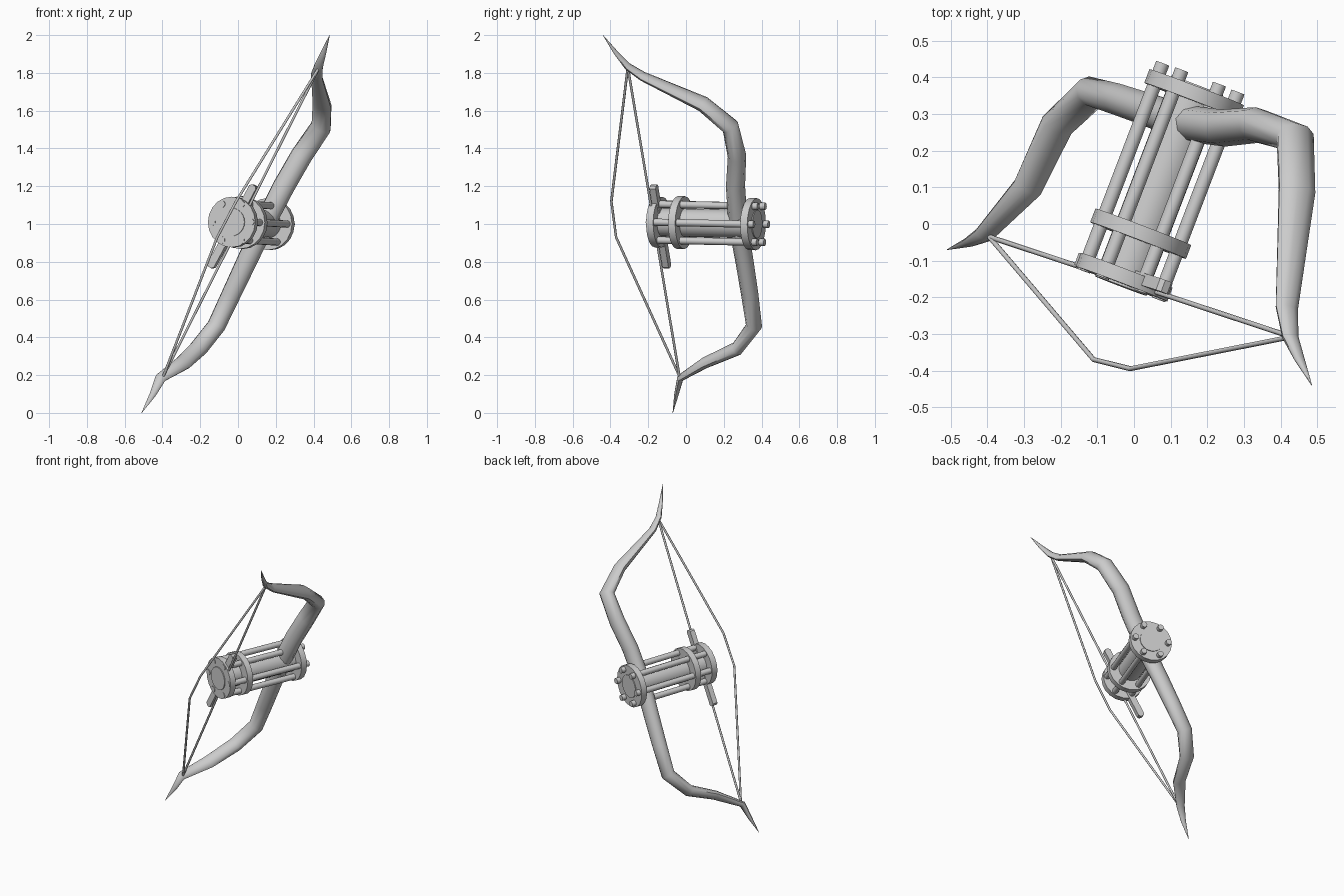
import bpy, bmesh, math
from mathutils import Vector, Matrix

if "Cube" in bpy.data.objects:
    bpy.data.objects.remove(bpy.data.objects["Cube"])

BOW_UP = Vector((0.438, -0.164, 0.885)).normalized()
BOW_SIDE = BOW_UP.cross(Vector((0.31, 0.95, 0.02))).normalized()
AXIS = Vector((0.357, 0.934, -0.02)).normalized()
FRONT = Vector((-0.027, -0.145, 1.01))
LATERAL = AXIS.cross(Vector((0, 0, 1))).normalized()
VERT = LATERAL.cross(AXIS)


def finish(bm, name, smooth=40):
    bmesh.ops.recalc_face_normals(bm, faces=bm.faces)
    me = bpy.data.meshes.new(name)
    bm.to_mesh(me)
    bm.free()
    ob = bpy.data.objects.new(name, me)
    bpy.context.collection.objects.link(ob)
    if smooth:
        bpy.context.view_layer.objects.active = ob
        ob.select_set(True)
        bpy.ops.object.shade_smooth_by_angle(angle=math.radians(smooth))
        ob.select_set(False)
    return ob


def loft(name, stations, side, sides, smooth=50):
    """Elliptical tube through (point, half width along side, half thickness)."""
    pts = [Vector(s[0]) for s in stations]
    bm = bmesh.new()
    rings = []
    for i, (p, w, t) in enumerate(stations):
        a, b = pts[max(i - 1, 0)], pts[min(i + 1, len(pts) - 1)]
        tan = (b - a).normalized()
        x = (side - tan * side.dot(tan)).normalized()
        y = tan.cross(x)
        rings.append([bm.verts.new(pts[i] + x * w * math.cos(k * math.tau / sides)
                                   + y * t * math.sin(k * math.tau / sides))
                      for k in range(sides)])
    for r, q in zip(rings, rings[1:]):
        for k in range(sides):
            j = (k + 1) % sides
            bm.faces.new((r[k], r[j], q[j], q[k]))
    bm.faces.new(rings[0])
    bm.faces.new(rings[-1])
    return finish(bm, name, smooth)


def barrel_part(name, s0, s1, radius, sides, offset=Vector((0, 0, 0))):
    a, b = (FRONT + AXIS * s + offset for s in (s0, s1))
    return loft(name, [(a, radius, radius), (b, radius, radius)], LATERAL, sides, 40)


# Recurved bow limbs, tip to tip
loft("bow_limbs", [
    ((0.485, -0.44, 2.0), 0.001, 0.001),
    ((0.452, -0.37, 1.905), 0.016, 0.011),
    ((0.427, -0.31, 1.835), 0.025, 0.017),
    ((0.417, -0.23, 1.782), 0.035, 0.020),
    ((0.445, 0.09, 1.635), 0.057, 0.035),
    ((0.44, 0.235, 1.515), 0.057, 0.045),
    ((0.335, 0.27, 1.36), 0.060, 0.048),
    ((0.243, 0.262, 1.2), 0.060, 0.050),
    ((0.14, 0.275, 1.0), 0.058, 0.050),
    ((0.045, 0.31, 0.8), 0.056, 0.047),
    ((-0.035, 0.337, 0.63), 0.053, 0.045),
    ((-0.115, 0.36, 0.46), 0.050, 0.043),
    ((-0.21, 0.27, 0.34), 0.050, 0.036),
    ((-0.29, 0.10, 0.265), 0.046, 0.028),
    ((-0.41, -0.03, 0.185), 0.030, 0.018),
    ((-0.45, -0.05, 0.10), 0.018, 0.012),
    ((-0.51, -0.07, 0.0), 0.001, 0.001)], BOW_SIDE, 10)

# Strings: one straight, one bent forward
top, bottom = (0.43, -0.308, 1.83), (-0.395, -0.035, 0.195)
for name, path in (("straight_string", (top, bottom)),
                   ("bent_string", (top, (-0.01, -0.395, 1.12),
                                    (-0.11, -0.37, 0.93), bottom))):
    loft(name, [(p, 0.007, 0.007) for p in path], BOW_SIDE, 8)

# Central drum and its three plates
barrel_part("drum", -0.026, 0.56, 0.075, 24)
for name, s, r in (("front_plate", 0.0, 0.134), ("middle_plate", 0.127, 0.14),
                   ("back_plate", 0.535, 0.138)):
    barrel_part(name, s - 0.02, s + 0.02, r, 20)

# Six rods round the drum
for k in range(6):
    ang = k * math.tau / 6
    off = (LATERAL * math.cos(ang) + VERT * math.sin(ang)) * 0.11
    barrel_part("rod_%d" % (k + 1), -0.024, 0.583, 0.019, 12, off)

# String rest bar across the front plate, chamfered at the ends
bm = bmesh.new()
bmesh.ops.create_cube(bm, size=1)
a, b = Vector((0.088, -0.172, 1.205)), Vector((-0.145, -0.1, 0.77))
z = (a - b).normalized()
y = (AXIS - z * AXIS.dot(z)).normalized()
x = y.cross(z)
rot = Matrix((x, y, z)).transposed().to_4x4()
size = Matrix.Diagonal((0.042, 0.034, (a - b).length, 1))
bm.transform(Matrix.Translation((a + b) / 2) @ rot @ size)
ends = [e for e in bm.edges if abs((e.verts[0].co - e.verts[1].co).dot(y)) > 0.03]
bmesh.ops.bevel(bm, geom=ends, offset=0.011, segments=1, affect='EDGES')
finish(bm, "string_rest", 0)
